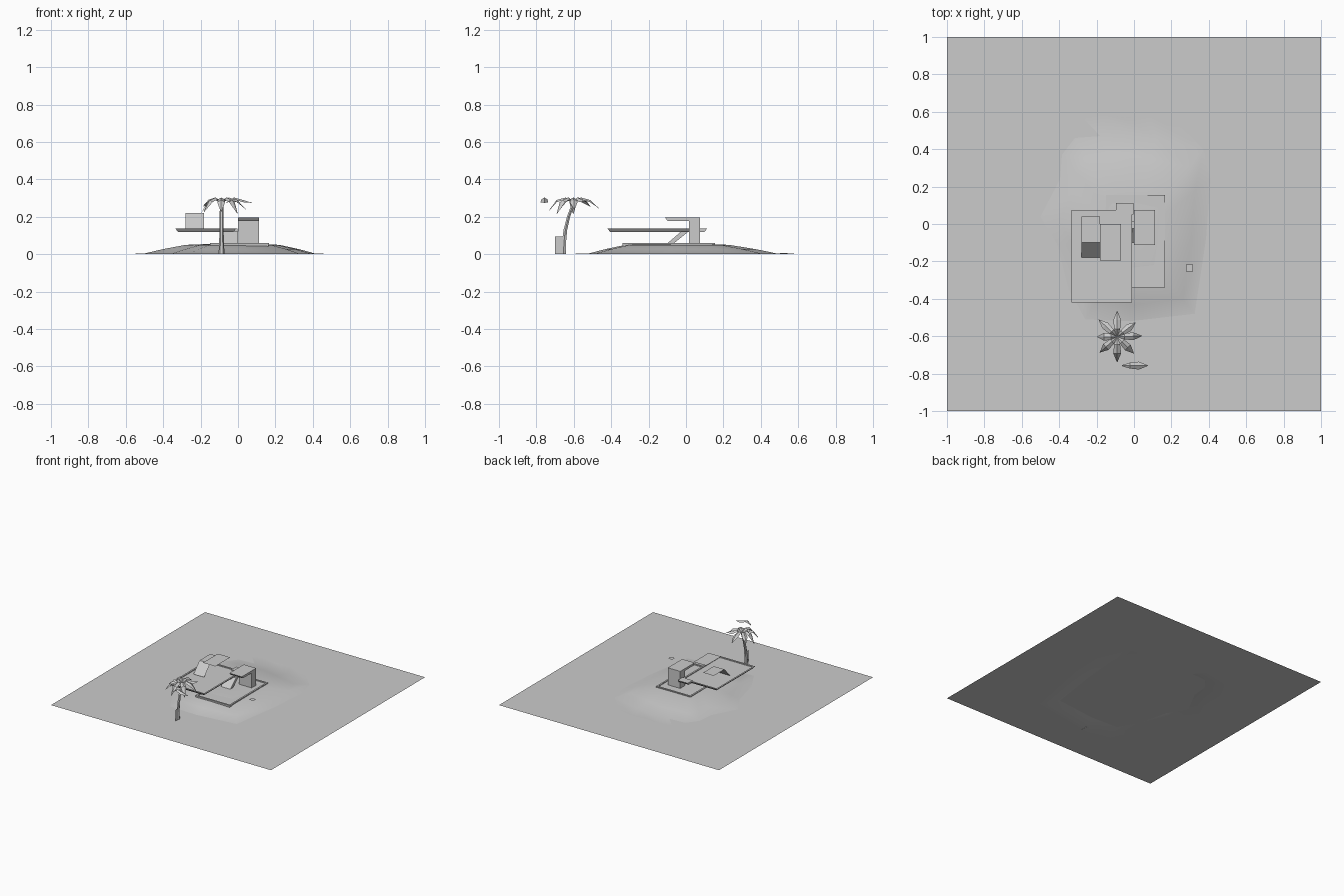
import bpy, bmesh, math
from mathutils import Vector

if "Cube" in bpy.data.objects:
    bpy.data.objects.remove(bpy.data.objects["Cube"])


def mesh_object(name, verts, faces, fix=True):
    me = bpy.data.meshes.new(name)
    me.from_pydata([tuple(v) for v in verts], [], faces)
    ob = bpy.data.objects.new(name, me)
    bpy.context.collection.objects.link(ob)
    if fix:
        bm = bmesh.new()
        bm.from_mesh(me)
        bmesh.ops.recalc_face_normals(bm, faces=bm.faces)
        bm.to_mesh(me)
        bm.free()
    return ob


def extrude_x(name, profile, x0, x1):
    """Closed (y, z) profile extruded along x."""
    n = len(profile)
    verts = [(x, y, z) for x in (x0, x1) for y, z in profile]
    faces = [tuple(range(n)), tuple(range(n, 2 * n))]
    faces += [(i, (i + 1) % n, n + (i + 1) % n, n + i) for i in range(n)]
    return mesh_object(name, verts, faces)


def tray(name, x0, x1, y0, y1, z0, z1, flare=0.014, lip=0.013, drop=0.006):
    """Slab with outward-flared sides and a shallow recessed top."""
    levels = [(flare, z0), (0, z1), (lip, z1), (lip, z1 - drop)]
    verts = []
    for d, z in levels:
        verts += [(x0 + d, y0 + d, z), (x1 - d, y0 + d, z),
                  (x1 - d, y1 - d, z), (x0 + d, y1 - d, z)]
    faces = [(3, 2, 1, 0), (12, 13, 14, 15)]
    for k in range(3):
        a = 4 * k
        faces += [(a + i, a + (i + 1) % 4, a + 4 + (i + 1) % 4, a + 4 + i)
                  for i in range(4)]
    return mesh_object(name, verts, faces)


def sheet(name, x0, x1, y0, y1, z0, z1):
    """Single quad: z0 along the y0 edge, z1 along the y1 edge."""
    return mesh_object(name, [(x0, y0, z0), (x1, y0, z0), (x1, y1, z1), (x0, y1, z1)],
                       [(0, 1, 2, 3)], False)


# Water surface
SEA = 0.004
sheet("water", -1, 1, -1, 1, SEA, SEA)

# Island: waterline x, y and submerged rim x, y, counter-clockwise
shore = [(.385, -.08, .52, -.05), (.41, .24, .53, .20), (.37, .40, .458, .506),
         (.12, .455, .08, .585), (-.03, .485, -.05, .57), (-.18, .47, -.17, .59),
         (-.315, .46, -.465, .51), (-.385, .37, -.554, .368), (-.395, .24, -.548, .164),
         (-.50, .04, -.62, .03), (-.41, -.11, -.56, -.12), (-.35, -.35, -.50, -.30),
         (-.26, -.51, -.32, -.66), (-.02, -.52, -.12, -.70), (.325, -.48, .414, -.606)]
n = len(shore)
cx, cy = -.01, -.08
verts = [(cx, cy, .056)]
for t, z in ((.3, .055), (.55, .05), (.8, .027), (1, SEA)):
    verts += [(cx + (p[0] - cx) * t, cy + (p[1] - cy) * t, z) for p in shore]
verts += [(p[2], p[3], .006 if 3 <= i <= 5 else 0) for i, p in enumerate(shore)]
faces = [(0, 1 + i, 1 + (i + 1) % n) for i in range(n)]
for r in range(4):
    a = 1 + r * n
    faces += [(a + i, a + n + i, a + n + (i + 1) % n, a + (i + 1) % n) for i in range(n)]
island = mesh_object("island", verts, faces, False)
island.data.shade_smooth()

# Ground and upper platforms, with the landing between them
tray("lower_platform", -.15, .165, -.34, .155, .03, .06, flare=.004)
tray("upper_platform", -.335, -.01, -.42, .075, .12, .137)
extrude_x("landing", [(.05, .12), (.10, .12), (.113, .137), (.05, .137)], -.095, -.003)

# Stair tower with overhanging roof, and stair ramp
extrude_x("stair_tower", [(.015, .045), (.075, .045), (.075, .195), (-.112, .195),
                          (-.097, .177), (.015, .177)], 0, .113)
extrude_x("stair_ramp", [(-.10, .058), (-.065, .058), (.015, .122), (-.025, .122)], -.085, 0)

# Thin roof-deck sheets
sheet("sloped_panel", -.28, -.183, -.178, -.10, .137, .22)
sheet("deck_canopy", -.28, -.183, -.10, .04, .22, .22)
sheet("sun_roof", -.183, -.07, -.195, 0, .263, .263)
sheet("small_plate", .278, .316, -.254, -.217, .105, .105)
mesh_object("trunk_board", [(-.078, -.70, 0), (-.078, -.645, 0), (-.078, -.645, .095),
                            (-.078, -.70, .095)], [(0, 1, 2, 3)], False)

# Palm trunk: tapered rings along a leaning path
path = [(-.655, 0, .016), (-.653, .06, .013), (-.645, .13, .011), (-.628, .2, .010),
        (-.602, .272, .009)]
S = 6
verts, faces = [], []
for y, z, r in path:
    verts += [(-.088 + r * math.cos(k * math.tau / S), y + r * math.sin(k * math.tau / S), z)
              for k in range(S)]
for j in range(len(path) - 1):
    a = j * S
    faces += [(a + k, a + (k + 1) % S, a + S + (k + 1) % S, a + S + k) for k in range(S)]
faces += [tuple(range(S)), tuple(range(len(verts) - S, len(verts)))]
mesh_object("palm_trunk", verts, faces)


def frond(name, base, angle, length, droop, width=.021):
    """Folded, arching leaf: a midrib row with lower rows on both sides."""
    rows = [(0, 0, .15), (.3, .028, .75), (.65, .015, 1), (1, -droop, .05)]
    d = Vector((math.cos(angle), math.sin(angle), 0))
    s = Vector((-d.y, d.x, 0))
    up = Vector((0, 0, 1))
    verts, faces = [], []
    for t, h, w in rows:
        mid = Vector(base) + d * length * t + up * h
        side, sag = s * width * w, up * (-.012 * w)
        verts += [mid + side + sag, mid, mid - side + sag]
    for j in range(len(rows) - 1):
        a = 3 * j
        faces += [(a + 1, a + 4, a + 3, a), (a + 2, a + 5, a + 4, a + 1)]
    return mesh_object(name, verts, faces, False)


# Palm crown and the loose frond
crown = [(2, .132, .035), (38, .125, -.012), (90, .138, .03), (137, .135, .02),
         (180, .108, .06), (222, .125, .05), (270, .136, .05), (315, .125, .06)]
for i, (deg, length, droop) in enumerate(crown):
    frond(f"palm_frond_{i + 1}", (-.09, -.603, .275), math.radians(deg), length, droop)
frond("loose_frond", (-.063, -.757, .275), 0, .138, .0)
